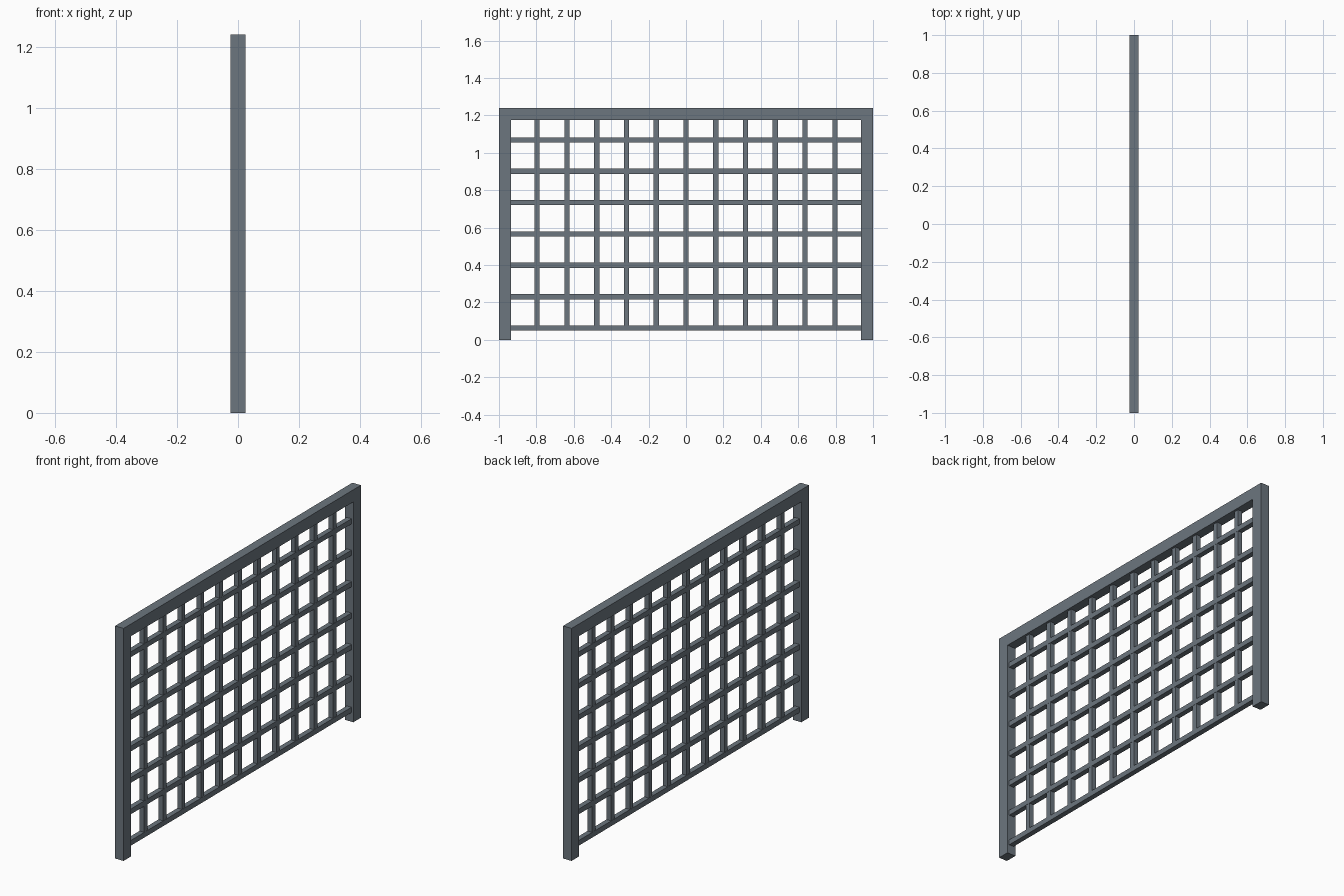
import bpy, bmesh

if "Cube" in bpy.data.objects:
    bpy.data.objects.remove(bpy.data.objects["Cube"])

H, W, D = 1.24, 1.0, 0.025      # height, half width, half depth
POST, RAIL = 0.064, 0.065       # frame bar widths
BAR = 0.028                     # lattice bar width

steel = bpy.data.materials.new("slate grey")
steel.diffuse_color = (0.15, 0.18, 0.21, 1)
steel.use_nodes = True
steel.node_tree.nodes["Principled BSDF"].inputs["Base Color"].default_value = steel.diffuse_color


def finish(name, bm):
    bmesh.ops.recalc_face_normals(bm, faces=bm.faces)
    me = bpy.data.meshes.new(name)
    bm.to_mesh(me)
    bm.free()
    me.materials.append(steel)
    ob = bpy.data.objects.new(name, me)
    bpy.context.collection.objects.link(ob)


def bar(name, lo, hi):
    bm = bmesh.new()
    bmesh.ops.create_cube(bm, size=1)
    for v in bm.verts:
        v.co = [(a + b) / 2 + c * (b - a) for a, b, c in zip(lo, hi, v.co)]
    finish(name, bm)


# Frame: one upside-down U profile, extruded through its depth
inner = W - POST
profile = [(-W, 0), (-inner, 0), (-inner, H - RAIL), (inner, H - RAIL),
           (inner, 0), (W, 0), (W, H), (-W, H)]
bm = bmesh.new()
face = bm.faces.new([bm.verts.new((-D, y, z)) for y, z in profile])
ext = bmesh.ops.extrude_face_region(bm, geom=[face])
bmesh.ops.translate(bm, vec=(2 * D, 0, 0),
                    verts=[g for g in ext["geom"] if isinstance(g, bmesh.types.BMVert)])
finish("frame", bm)

# Horizontal lattice bars
r = BAR / 2
for i in range(7):
    z = 0.063 + i * 0.1676
    bar(f"horizontal_bar_{i + 1}", (-r, -inner, z - r), (r, inner, z + r))

# Vertical lattice bars, a touch thinner so the horizontals run in front
t = r - 0.001
for i in range(-5, 6):
    y = i * 0.1592
    bar(f"vertical_bar_{i + 6}", (-t, y - r, 0.063), (t, y + r, H - RAIL))
